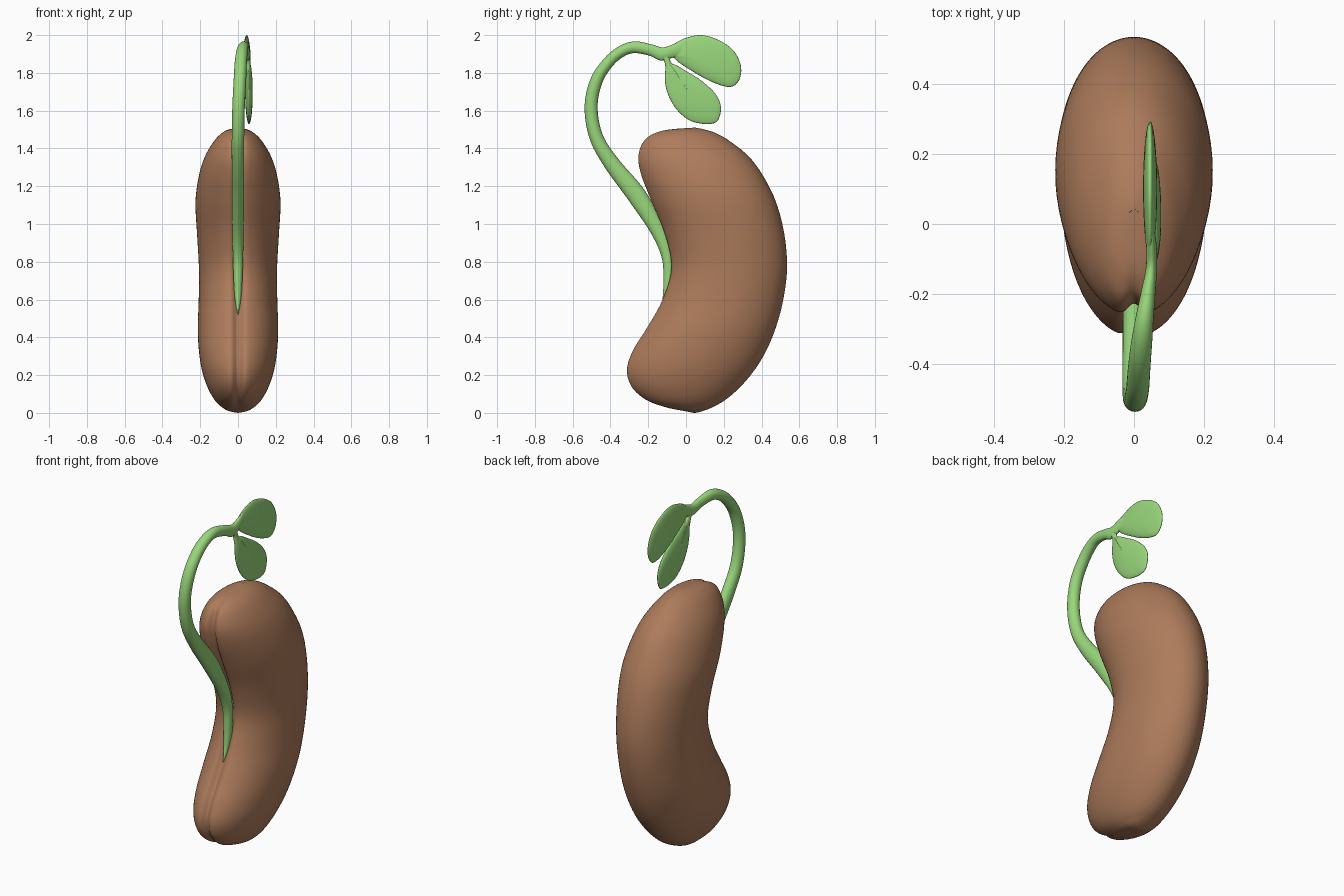
import bpy, bmesh, math
from mathutils import Vector

if "Cube" in bpy.data.objects:
    bpy.data.objects.remove(bpy.data.objects["Cube"])


def material(name, color):
    m = bpy.data.materials.new(name)
    m.diffuse_color = (*color, 1)
    m.use_nodes = True
    m.node_tree.nodes["Principled BSDF"].inputs["Base Color"].default_value = m.diffuse_color
    return m


BROWN = material("bean_brown", (0.42, 0.2, 0.105))
GREEN = material("sprout_green", (0.32, 0.68, 0.2))


def smooth(rows, n, closed=False):
    """Catmull-Rom curve through rows of any width."""
    pts = [Vector(r) for r in rows]
    k = len(pts)
    get = (lambda i: pts[i % k]) if closed else (lambda i: pts[max(0, min(k - 1, i))])
    out = []
    for i in range(k if closed else k - 1):
        a, b, c, d = get(i - 1), get(i), get(i + 1), get(i + 2)
        for j in range(n):
            t = j / n
            out.append(0.5 * (2 * b + (c - a) * t + (2 * a - 5 * b + 4 * c - d) * t * t
                              + (3 * b - a - 3 * c + d) * t ** 3))
    return out if closed else out + [pts[-1]]


def finish(name, bm, mat):
    bmesh.ops.remove_doubles(bm, verts=bm.verts, dist=0.0002)
    bmesh.ops.recalc_face_normals(bm, faces=bm.faces)
    me = bpy.data.meshes.new(name)
    bm.to_mesh(me)
    bm.free()
    me.materials.append(mat)
    me.shade_smooth()
    ob = bpy.data.objects.new(name, me)
    bpy.context.collection.objects.link(ob)
    return ob


def skin(bm, rings):
    n = len(rings[0])
    for r, s in zip(rings, rings[1:]):
        for i in range(n):
            j = (i + 1) % n
            bm.faces.new((r[i], r[j], s[j], s[i]))


def loft(name, rows, mat, seg, sub, groove=0.0):
    """Elliptical sections; row = outer y, z, inner y, z, half width, centre x."""
    bm = bmesh.new()
    rings = []
    for ay, az, by, bz, w, xc in smooth(rows, sub):
        w = max(w, 0)
        ring = []
        for i in range(seg):
            a = 2 * math.pi * i / seg
            x, f = w * math.sin(a), (1 - math.cos(a)) / 2
            y, z = ay + (by - ay) * f, az + (bz - az) * f
            if f < 0.5:
                y += groove * min(1, w / 0.15) * math.exp(-(x / 0.024) ** 2)
            ring.append(bm.verts.new((xc + x, y, z)))
        rings.append(ring)
    skin(bm, rings)
    bm.faces.new(rings[0])
    bm.faces.new(rings[-1])
    return finish(name, bm, mat)


def leaf(name, outline, xc, thick):
    """Lens-shaped blade: the outline shrinks to its middle while it domes out."""
    bm = bmesh.new()
    pts = smooth(outline, 5, True)
    mid = sum(pts, Vector((0, 0))) / len(pts)
    rings = []
    for i in range(1, 24):
        a = math.pi * i / 24
        s, h = math.sin(a), thick * math.cos(a)
        rings.append([bm.verts.new((xc + h, *(mid + (p - mid) * s))) for p in pts])
    skin(bm, rings)
    bm.faces.new(rings[0])
    bm.faces.new(rings[-1])
    return finish(name, bm, GREEN)


# Kidney-shaped bean: z, front y, back y, half width
bean = [(0, .04, .05, 0), (.01, -.02, .09, .05), (.03, -.12, .14, .085),
        (.07, -.225, .21, .125), (.14, -.3, .29, .163), (.23, -.322, .365, .192),
        (.33, -.29, .425, .207), (.45, -.215, .475, .213), (.6, -.132, .515, .208),
        (.77, -.085, .535, .207), (.95, -.12, .52, .217), (1.12, -.19, .475, .225),
        (1.26, -.245, .405, .206), (1.36, -.262, .33, .174), (1.44, -.235, .23, .126),
        (1.48, -.18, .16, .087), (1.5, -.1, .1, .05), (1.51, .04, .05, 0)]
loft("bean", [(f, z, b, z, w, 0) for z, f, b, w in bean], BROWN, 128, 5, 0.035)

# Stem rising out of the bean crease and hooking over
loft("stem", [
    (-.145, .52, -.1, .52, .004, 0), (-.125, .6, -.08, .6, .016, 0),
    (-.12, .7, -.065, .7, .023, 0), (-.128, .82, -.07, .84, .027, 0),
    (-.185, .95, -.11, .98, .03, 0), (-.3, 1.12, -.22, 1.18, .032, 0),
    (-.43, 1.3, -.355, 1.34, .033, 0), (-.51, 1.45, -.44, 1.47, .033, 0),
    (-.537, 1.62, -.468, 1.62, .033, .003), (-.505, 1.77, -.442, 1.75, .033, .01),
    (-.43, 1.88, -.385, 1.84, .032, .015), (-.35, 1.943, -.325, 1.889, .03, .022),
    (-.27, 1.967, -.27, 1.905, .026, .03), (-.18, 1.95, -.19, 1.89, .02, .042),
    (-.12, 1.935, -.13, 1.865, .016, .05), (-.06, 1.955, -.05, 1.885, .014, .05),
    (0, 1.975, 0, 1.87, .008, .048)], GREEN, 24, 6)

# Short stalk down to the lower leaf
loft("lower_leaf_stalk", [
    (-.15, 1.91, -.09, 1.92, .012, .05), (-.115, 1.86, -.085, 1.87, .013, .052),
    (-.108, 1.81, -.065, 1.84, .012, .055), (-.1, 1.76, -.03, 1.81, .008, .057)],
    GREEN, 16, 6)

# Two leaves, outlines in y, z
leaf("upper_leaf", [
    (-.1, 1.91), (-.06, 1.955), (0, 1.985), (.08, 2.0), (.17, 1.975), (.25, 1.92),
    (.29, 1.84), (.285, 1.77), (.25, 1.73), (.2, 1.73), (.12, 1.76), (.04, 1.805),
    (-.03, 1.85), (-.065, 1.88)], .046, .02)
leaf("lower_leaf", [
    (-.1, 1.86), (-.112, 1.78), (-.1, 1.7), (-.06, 1.62), (0, 1.56), (.06, 1.535),
    (.13, 1.53), (.17, 1.55), (.185, 1.62), (.155, 1.69), (.08, 1.76), (0, 1.81),
    (-.05, 1.84), (-.085, 1.85)], .058, .02)
